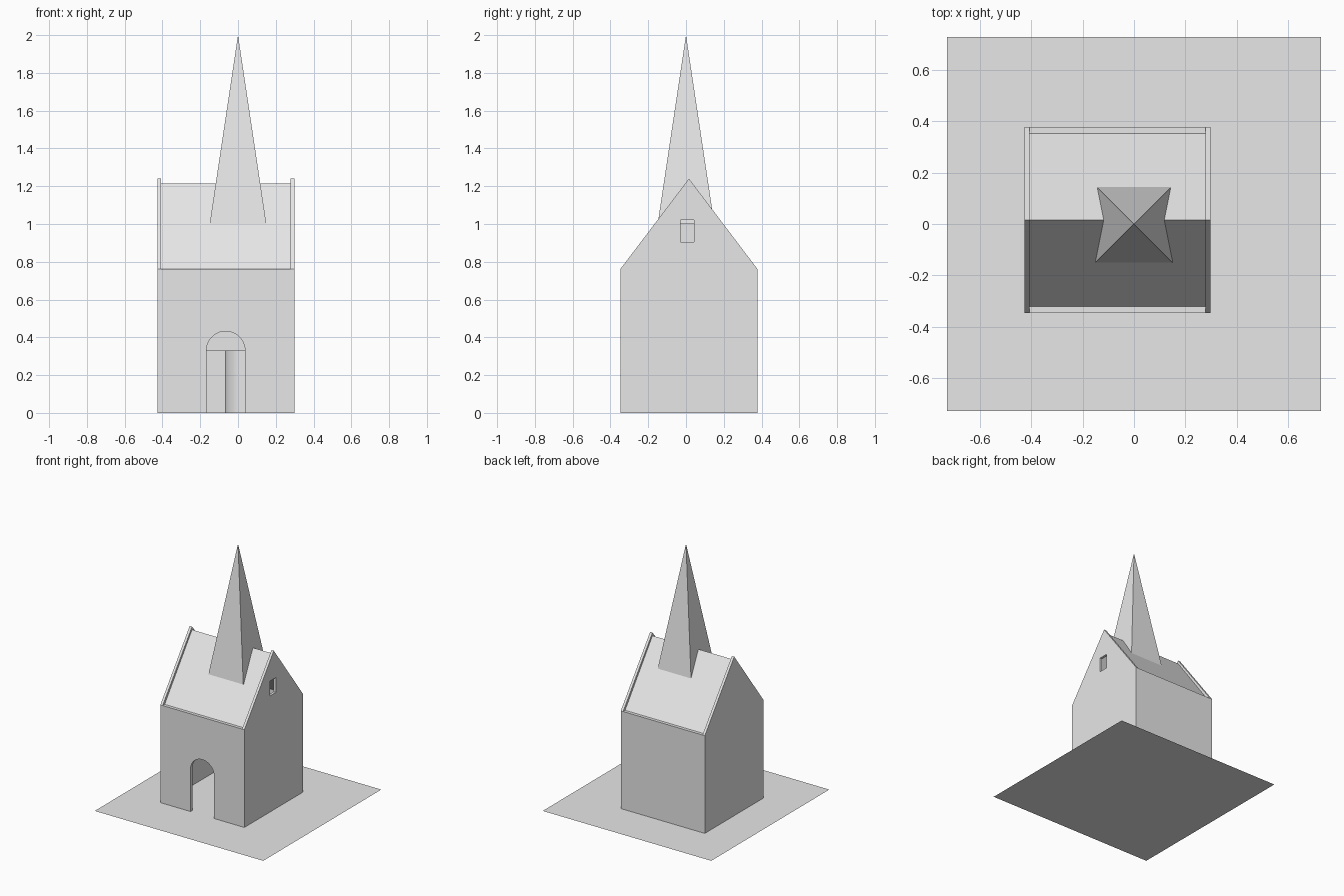
import bpy, bmesh, math
from mathutils import Vector

if "Cube" in bpy.data.objects:
    bpy.data.objects.remove(bpy.data.objects["Cube"], do_unlink=True)

stone = bpy.data.materials.new("pale grey stone")
stone.use_nodes = True
GREY = (0.8, 0.8, 0.8, 1)
stone.diffuse_color = GREY
stone.node_tree.nodes["Principled BSDF"].inputs["Base Color"].default_value = GREY

# Main dimensions
X0, X1 = -0.427, 0.298
Y0, Y1 = -0.347, 0.378
MID = (Y0 + Y1) / 2
EAVE, PEAK, RIDGE = 0.762, 1.24, 1.215
WALL, GABLE = 0.025, 0.02


def prism(name, profile, axis, start, end):
    """Extrude a closed 2D profile along x (y, z profile) or y (x, z profile)."""
    def place(p, d):
        return (d, p[0], p[1]) if axis == "x" else (p[0], d, p[1])
    bm = bmesh.new()
    face = bm.faces.new([bm.verts.new(place(p, start)) for p in profile])
    out = bmesh.ops.extrude_face_region(bm, geom=[face])
    shift = Vector(place((0, 0), end - start))
    bmesh.ops.translate(bm, vec=shift,
                        verts=[v for v in out["geom"] if isinstance(v, bmesh.types.BMVert)])
    bmesh.ops.recalc_face_normals(bm, faces=bm.faces)
    mesh = bpy.data.meshes.new(name)
    bm.to_mesh(mesh)
    bm.free()
    obj = bpy.data.objects.new(name, mesh)
    mesh.materials.append(stone)
    bpy.context.collection.objects.link(obj)
    return obj


def rect(a0, a1, b0, b1):
    return [(a0, b0), (a1, b0), (a1, b1), (a0, b1)]


def cut(target, cutter):
    mod = target.modifiers.new("opening", "BOOLEAN")
    mod.operation, mod.solver, mod.object = "DIFFERENCE", "EXACT", cutter
    cutter.hide_render = True
    cutter.hide_viewport = True
    cutter.display_type = "WIRE"


# Ground
bpy.ops.mesh.primitive_plane_add(size=1.454)
ground = bpy.context.object
ground.name = "ground_slab"
ground.data.materials.append(stone)

# Gable walls, the one on the left side with a small window
gable = [(Y0, 0), (Y1, 0), (Y1, EAVE), (MID, PEAK), (Y0, EAVE)]
prism("right_gable_wall", gable, "x", X0, X0 + GABLE)
left_gable = prism("left_gable_wall", gable, "x", X1 - GABLE, X1)
cut(left_gable, prism("window_cutter", rect(-0.03, 0.043, 0.905, 1.02), "x", X1 - 0.1, X1 + 0.1))

# Back wall, and front wall with the arched doorway as part of its outline
IN0, IN1 = X0 + GABLE, X1 - GABLE
prism("back_wall", rect(IN0, IN1, 0, EAVE), "y", Y1 - WALL, Y1)
DOOR, R, SPRING = -0.065, 0.102, 0.33
arch = [(DOOR - R * math.cos(t), SPRING + R * math.sin(t))
        for t in (math.pi * i / 20 for i in range(21))]
outline = ([(IN0, 0), (DOOR - R, 0)] + arch
           + [(DOOR + R, 0), (IN1, 0), (IN1, EAVE), (IN0, EAVE)])
prism("front_wall", outline, "y", Y0, Y0 + WALL)

# Roof slab set down between the gables
T = 0.02
roof = [(Y0 + WALL, EAVE), (MID, RIDGE), (Y1 - WALL, EAVE),
        (Y1 - WALL, EAVE - T), (MID, RIDGE - T), (Y0 + WALL, EAVE - T)]
prism("roof", roof, "x", IN0, IN1)

# Spire
bpy.ops.mesh.primitive_cone_add(vertices=4, radius1=0.15 * math.sqrt(2), radius2=0,
                                depth=1, location=(0, 0, 1.5), rotation=(0, 0, math.pi / 4))
spire = bpy.context.object
spire.name = "spire"
spire.data.materials.append(stone)

# Low bench along the back inside, with a round drum in front of it
prism("inner_bench", rect(IN0, IN1, 0, SPRING), "y", Y1 - WALL - 0.06, Y1 - WALL)
bpy.ops.mesh.primitive_cylinder_add(vertices=32, radius=0.11, depth=SPRING,
                                    location=(0.04, Y1 - WALL - 0.12, SPRING / 2))
drum = bpy.context.object
drum.name = "inner_drum"
drum.data.materials.append(stone)
bpy.ops.object.shade_smooth_by_angle()
